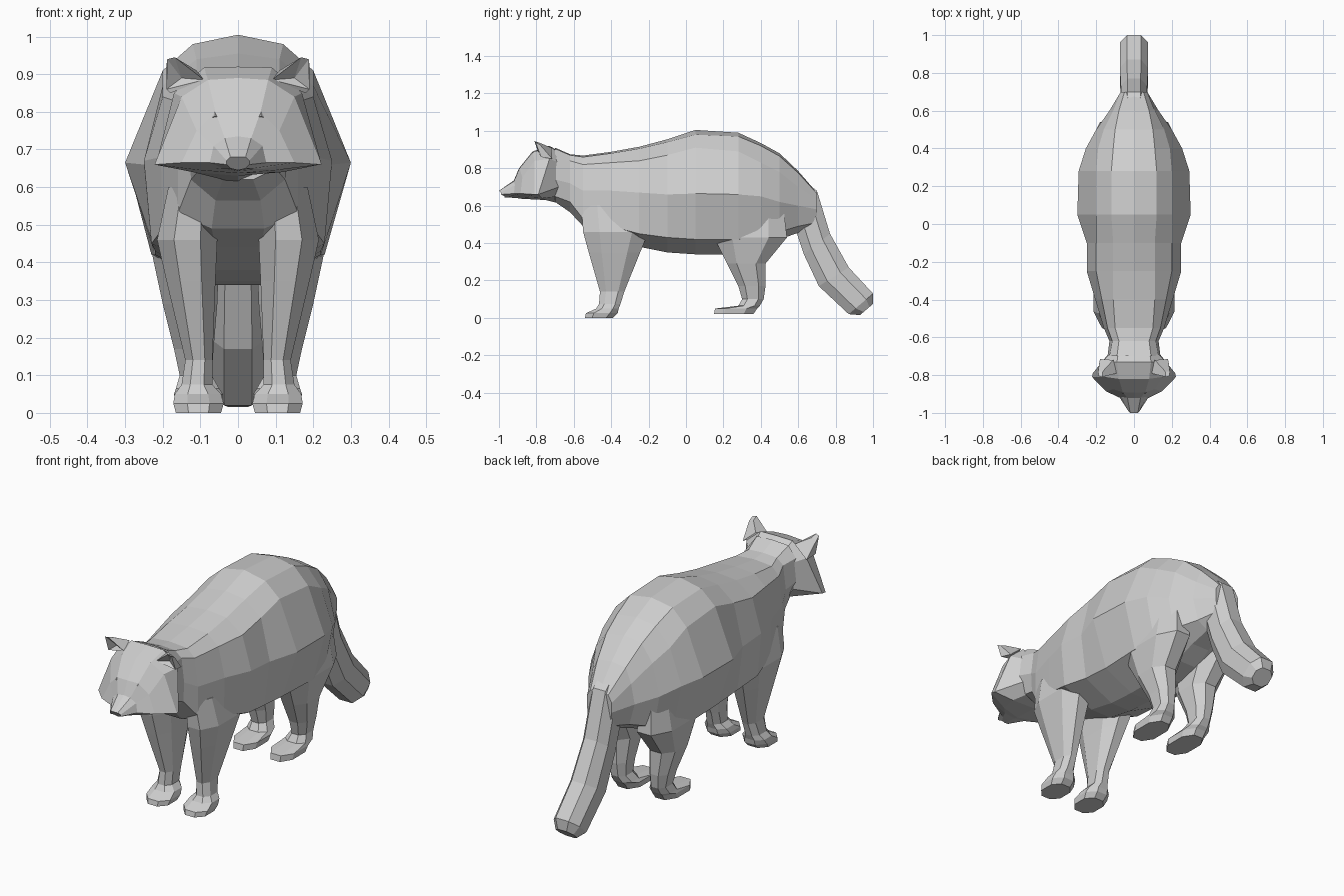
import bpy, bmesh

fur = bpy.data.materials.new("grey fur")
fur.diffuse_color = (0.62, 0.62, 0.62, 1)


def finish(name, bm):
    bmesh.ops.recalc_face_normals(bm, faces=bm.faces[:])
    me = bpy.data.meshes.new(name)
    bm.to_mesh(me)
    bm.free()
    me.materials.append(fur)
    ob = bpy.data.objects.new(name, me)
    bpy.context.collection.objects.link(ob)
    return ob


def loft(name, rings):
    """Skin a list of equal-length closed rings and cap both ends."""
    bm = bmesh.new()
    vs = [[bm.verts.new(p) for p in r] for r in rings]
    n = len(vs[0])
    for a, b in zip(vs, vs[1:]):
        for i in range(n):
            j = (i + 1) % n
            bm.faces.new((a[i], a[j], b[j], b[i]))
    bm.faces.new(vs[0])
    bm.faces.new(vs[-1])
    return finish(name, bm)


def whole(half):
    """Complete a half ring running from top centre to bottom by mirroring in x."""
    return half + [(-x, y, z) for x, y, z in reversed(half) if x > 0]


# Body: y, top z, then (x, z) for back, flank top, flank, belly side, belly
body = [
    (-.70, .91, (.09, .905), (.13, .85), (.14, .74), (.10, .65), (.04, .62)),
    (-.62, .875, (.08, .87), (.115, .84), (.13, .72), (.125, .62), (.06, .565)),
    (-.55, .868, (.10, .86), (.14, .82), (.16, .68), (.16, .53), (.07, .49)),
    (-.40, .888, (.11, .88), (.17, .83), (.205, .68), (.20, .49), (.06, .44)),
    (-.25, .915, (.11, .905), (.20, .84), (.25, .67), (.23, .45), (.06, .38)),
    (-.10, .955, (.11, .94), (.20, .87), (.25, .66), (.22, .43), (.06, .35)),
    (.05, 1.005, (.12, .98), (.20, .91), (.30, .665), (.22, .42), (.06, .34)),
    (.28, .99, (.12, .97), (.20, .89), (.293, .66), (.23, .42), (.06, .34)),
    (.40, .935, (.11, .92), (.19, .83), (.255, .65), (.21, .43), (.06, .37)),
    (.50, .88, (.10, .865), (.16, .78), (.20, .62), (.17, .46), (.05, .42)),
    (.60, .785, (.08, .775), (.11, .70), (.13, .60), (.10, .49), (.04, .455)),
    (.70, .67, (.05, .665), (.07, .63), (.07, .58), (.06, .51), (.03, .48)),
]
loft("body", [whole([(0, y, top)] + [(x, y, z) for x, z in side])
              for y, top, *side in body])

# Head: half rings from the neck to the nose
head = [
    [(0, -.66, .88), (.08, -.66, .87), (.12, -.68, .83), (.13, -.68, .70), (.09, -.68, .65), (0, -.67, .61)],
    [(0, -.73, .92), (.09, -.73, .918), (.17, -.73, .85), (.218, -.79, .66), (.12, -.77, .64), (0, -.75, .63)],
    [(0, -.82, .89), (.08, -.82, .885), (.15, -.81, .84), (.222, -.81, .66), (.10, -.86, .645), (0, -.88, .637)],
    [(0, -.893, .80), (.06, -.89, .80), (.11, -.875, .75), (.15, -.885, .665), (.06, -.9, .648), (0, -.9, .64)],
    [(0, -.92, .735), (.035, -.92, .73), (.065, -.915, .71), (.075, -.92, .665), (.04, -.94, .65), (0, -.94, .643)],
    [(0, -1, .68), (.02, -1, .68), (.03, -.99, .67), (.03, -.99, .66), (.02, -.97, .65), (0, -.97, .645)],
]
loft("head", [whole(r) for r in head])

# Tail: top and bottom (y, z) of each slanted ring, half width
tail = [
    ((.62, .74), (.58, .47), .06),
    ((.70, .68), (.59, .46), .07),
    ((.77, .45), (.63, .34), .07),
    ((.87, .27), (.71, .17), .075),
    ((1.0, .13), (.87, .02), .073),
    ((1.0, .075), (.93, .015), .05),
]
octagon = [(.5, 0), (1, .28), (1, .72), (.5, 1)]
rings = []
for (ty, tz), (by, bz), w in tail:
    half = [(k * w, ty + (by - ty) * t, tz + (bz - tz) * t) for k, t in octagon]
    rings.append(whole(half))
loft("tail", rings)


# Legs: z, front y, back y, inner x, outer x, with chamfered corners
def leg_ring(z, yf, yb, xi, xo, s):
    cx, cy = (xo - xi) * .28, (yb - yf) * .25
    pts = [(xi + cx, yf), (xo - cx, yf), (xo, yf + cy), (xo, yb - cy),
           (xo - cx, yb), (xi + cx, yb), (xi, yb - cy), (xi, yf + cy)]
    return [(s * x, y, z) for x, y in pts]


front_leg = [
    (.60, -.56, -.22, .06, .185), (.46, -.55, -.20, .055, .215),
    (.35, -.52, -.245, .06, .19), (.14, -.46, -.33, .068, .14),
    (.075, -.465, -.35, .068, .15), (.05, -.48, -.36, .045, .168),
    (.025, -.535, -.365, .038, .172), (0, -.54, -.39, .045, .165),
]
hind_leg = [
    (.60, .20, .52, .08, .20), (.43, .15, .54, .05, .23),
    (.29, .22, .425, .055, .20), (.17, .28, .425, .065, .17),
    (.10, .30, .415, .07, .155), (.065, .28, .395, .05, .165),
    (.05, .155, .38, .04, .17), (.02, .15, .36, .045, .165),
]

for side, s in (("right", 1), ("left", -1)):
    loft("front_leg_" + side, [leg_ring(*r, s) for r in front_leg])
    loft("hind_leg_" + side, [leg_ring(*r, s) for r in hind_leg])

    # Ear: four-sided base leaning out to a blunt tip, hollow in front
    base = [(.09, -.79, .885), (.19, -.775, .86), (.18, -.715, .85), (.11, -.72, .91)]
    tip = [(.168, -.81, .945), (.188, -.805, .94), (.19, -.78, .925), (.165, -.78, .935)]
    bm = bmesh.new()
    lo = [bm.verts.new((s * x, y, z)) for x, y, z in base]
    hi = [bm.verts.new((s * x, y, z)) for x, y, z in tip]
    inner = bm.verts.new((s * .15, -.765, .89))
    for i in range(1, 4):
        j = (i + 1) % 4
        bm.faces.new((lo[i], lo[j], hi[j], hi[i]))
    rim = [lo[0], lo[1], hi[1], hi[0]]
    for i in range(4):
        bm.faces.new((rim[i], rim[(i + 1) % 4], inner))
    bm.faces.new(hi)
    bm.faces.new(lo)
    finish("ear_" + side, bm)

    # Eye: small pointed lid
    bm = bmesh.new()
    ring = [bm.verts.new((s * x, y, z)) for x, y, z in
            ((.05, -.892, .785), (.07, -.889, .785), (.062, -.889, .80))]
    peak = bm.verts.new((s * .061, -.899, .789))
    for i in range(3):
        bm.faces.new((ring[i], ring[(i + 1) % 3], peak))
    bm.faces.new(ring)
    finish("eye_" + side, bm)
